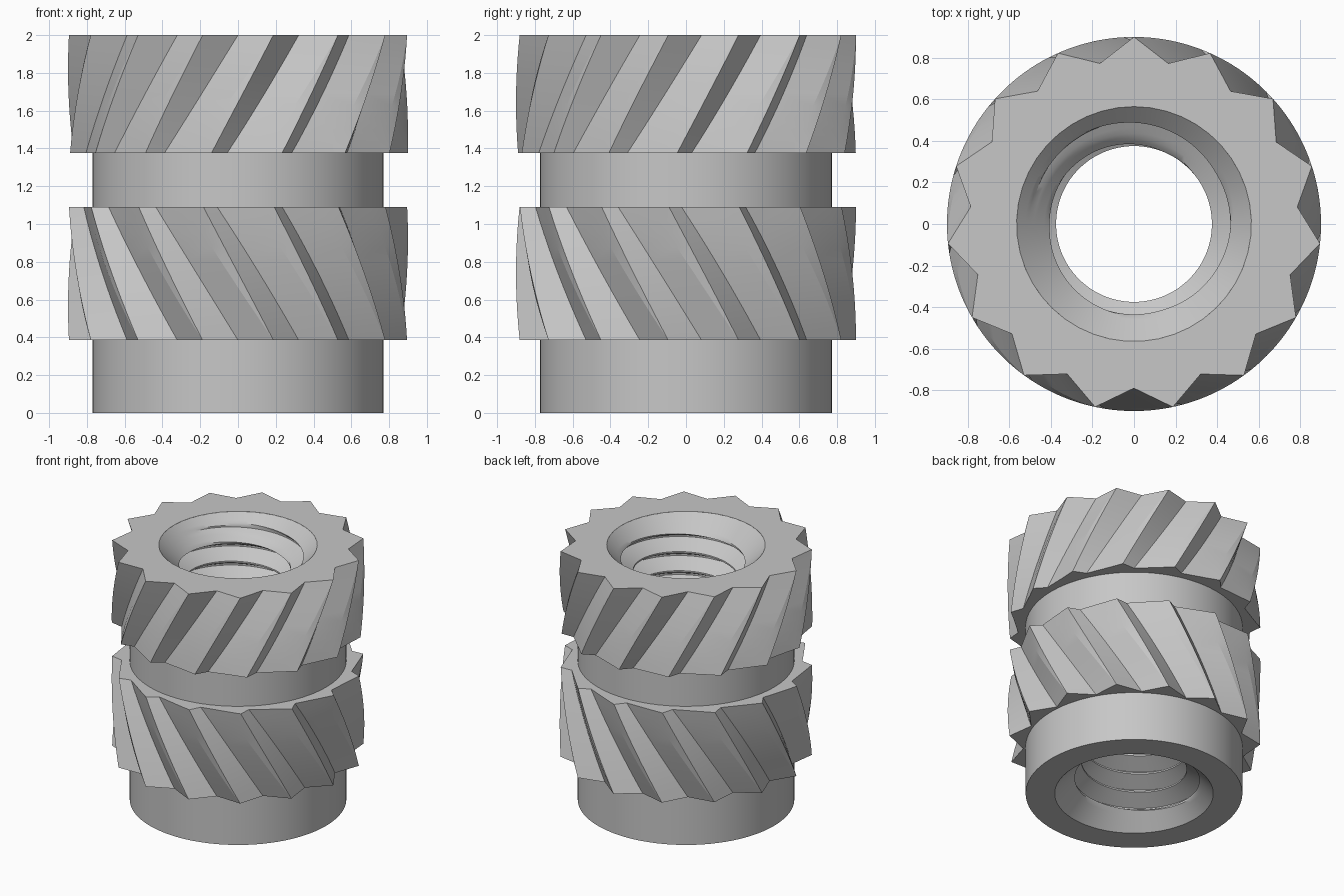
import bpy
import bmesh
import math

cube = bpy.data.objects.get("Cube")
if cube:
    bpy.data.objects.remove(cube, do_unlink=True)

metal = bpy.data.materials.new("grey metal")
metal.use_nodes = True
grey = (0.57, 0.57, 0.57, 1)
metal.diffuse_color = grey
metal.node_tree.nodes["Principled BSDF"].inputs["Base Color"].default_value = grey

HEIGHT = 2.0
COLLAR_R = 0.772
TIP_R = 0.9
MOUTH_R = 0.565


def point(r, angle, z):
    """Angle runs from the front towards +x."""
    return (r * math.sin(angle), -r * math.cos(angle), z)


def grid_object(name, rows, close_rows, recalc, sharp):
    """Skin a list of equally long point rows; merge where rows meet."""
    bm = bmesh.new()
    grid = [[bm.verts.new(p) for p in row] for row in rows]
    if close_rows:
        grid.append(grid[0])
    for low, high in zip(grid, grid[1:]):
        for i in range(len(low) - 1):
            bm.faces.new((low[i], high[i], high[i + 1], low[i + 1]))
    bmesh.ops.remove_doubles(bm, verts=bm.verts, dist=0.0002)
    if recalc:
        bmesh.ops.recalc_face_normals(bm, faces=bm.faces)
    mesh = bpy.data.meshes.new(name)
    bm.to_mesh(mesh)
    bm.free()
    mesh.materials.append(metal)
    obj = bpy.data.objects.new(name, mesh)
    bpy.context.collection.objects.link(obj)
    bpy.ops.object.select_all(action="DESELECT")
    obj.select_set(True)
    bpy.context.view_layer.objects.active = obj
    bpy.ops.object.shade_smooth_by_angle(angle=math.radians(sharp))


# Plain collar: a thick tube
def collar(name, top):
    profile = [(MOUTH_R, 0), (COLLAR_R, 0), (COLLAR_R, top), (MOUTH_R, top)]
    n = 90
    rows = [[point(r, math.tau * i / n, z) for i in range(n + 1)] for r, z in profile]
    grid_object(name, rows, True, True, 30)


# Knurled ring: slanted V grooves that turn into narrow ridges along the cut
def knurl(name, z_deep, z_shallow, inner_r, turn):
    teeth, steps = 15, 10
    pitch = 360 / teeth

    def section(t):
        z = z_deep + (z_shallow - z_deep) * t
        tip = (-pitch / 2 - 21 * turn * t, TIP_R)
        root = (-28 * turn * t, 0.79 + 0.04 * t * t)
        shoulder = (pitch / 2 - 26.8 * turn * t, TIP_R - 0.035 * t)
        corners = [(r, math.radians(angle + k * pitch), z)
                   for k in range(teeth) for angle, r in (tip, root, shoulder)]
        r, angle, z = corners[0]
        return corners + [(r, angle + math.tau, z)]

    sections = [section(i / steps) for i in range(steps + 1)]
    rows = [[point(*c) for c in s] for s in sections]
    # evenly divided inner circle at both ends
    for s in (sections[-1], sections[0]):
        n = len(s) - 1
        rows.append([point(inner_r, s[0][1] + math.tau * i / n, s[0][2])
                     for i in range(n + 1)])
    grid_object(name, rows, True, True, 8)


# Threaded bore: a helical V groove running out into a conical mouth at each end
def bore(name):
    n, pitch, root_at = 90, 0.15, 0.167
    minor, major = 0.375, 0.495
    knots = (-0.46, -0.35, -0.25, -0.15, -0.04, 0.04, 0.15, 0.25, 0.35, 0.46)
    turns = int(HEIGHT / pitch) + 3
    rows = []
    for k in range(-2, turns):
        for offset in knots:
            depth = (0.46 - abs(offset)) / 0.42
            row = []
            for i in range(n + 1):
                z = pitch * (k + root_at + offset + i / n)
                z = min(max(z, 0), HEIGHT)
                cone = MOUTH_R - min(z, HEIGHT - z)
                r = max(cone, minor + (major - minor) * depth)
                row.append(point(r, math.tau * i / n, z))
            rows.append(row)
    grid_object(name, rows, False, False, 30)


collar("collar", 1.4)
knurl("lower_knurl", 0.385, 1.09, 0.7, 1.13)
knurl("upper_knurl", HEIGHT, 1.375, MOUTH_R, 1.0)
bore("threaded_bore")
